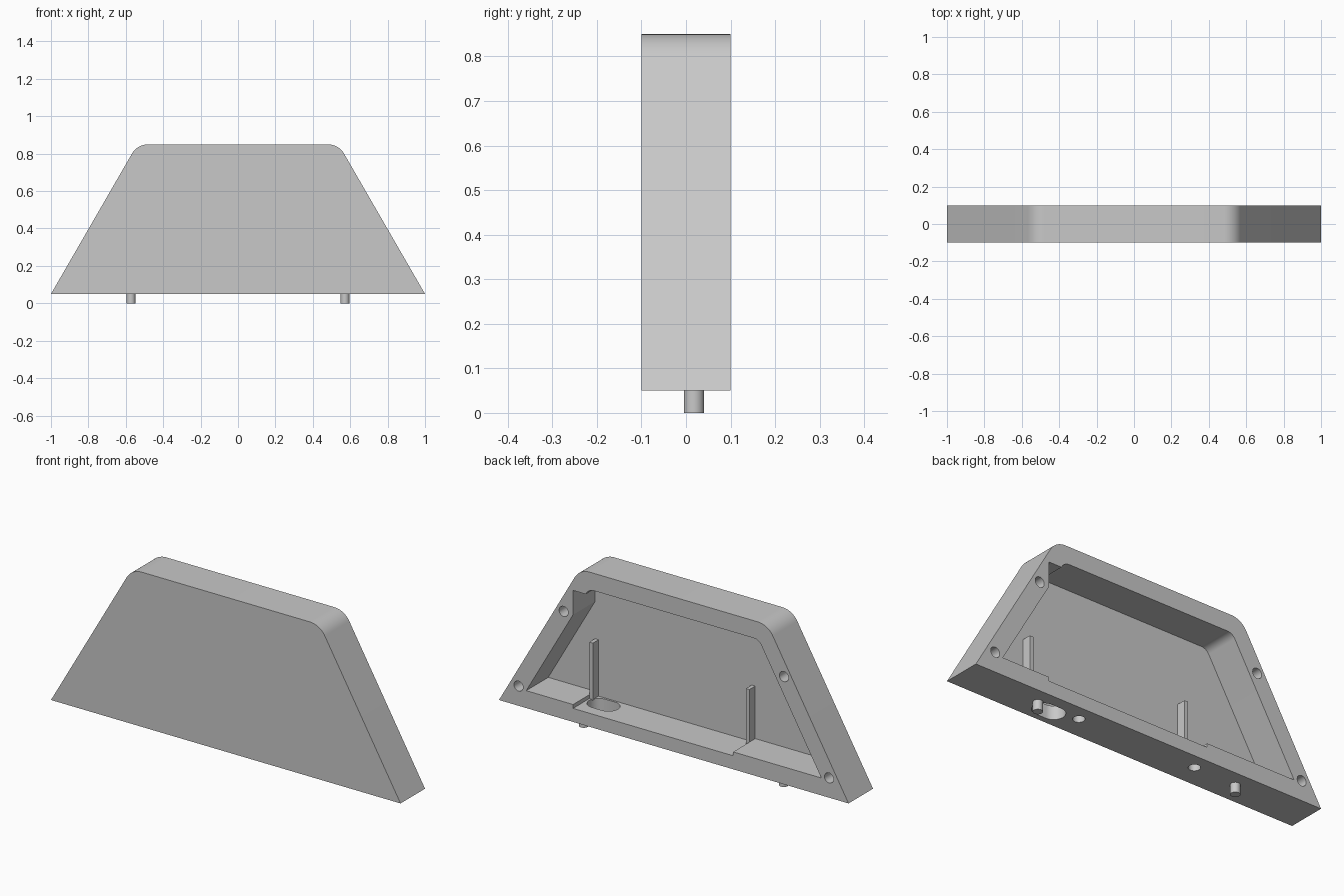
import bpy
import bmesh
import math
from mathutils import Vector

if "Cube" in bpy.data.objects:
    bpy.data.objects.remove(bpy.data.objects["Cube"], do_unlink=True)

grey = bpy.data.materials.new("light_grey")
grey.use_nodes = True
GREY = (0.58, 0.58, 0.58, 1)
grey.diffuse_color = GREY
grey.node_tree.nodes["Principled BSDF"].inputs["Base Color"].default_value = GREY

SLOPE = math.tan(math.radians(60))
FRONT, BACK, FLOOR = -0.1, 0.1, -0.08
BASE, TOP, WALL = 0.05, 0.85, 0.09


def corner(x, z, radius, start, end, steps=12):
    """Arc points rounding the trapezoid corner at (x, z)."""
    t = radius * math.tan(math.radians(30))
    cx, cz = x - math.copysign(t, x), z - radius
    angles = [math.radians(start + (end - start) * i / steps) for i in range(steps + 1)]
    return [(cx + radius * math.cos(a), cz + radius * math.sin(a)) for a in angles]


def prism(name, outline, lo, hi, axis="y"):
    """Extrude a closed 2D outline along y (x, z points) or z (x, y points)."""
    bm = bmesh.new()
    place = (lambda p: (p[0], lo, p[1])) if axis == "y" else (lambda p: (p[0], p[1], lo))
    face = bm.faces.new([bm.verts.new(place(p)) for p in outline])
    shift = Vector((0, hi - lo, 0)) if axis == "y" else Vector((0, 0, hi - lo))
    new = bmesh.ops.extrude_face_region(bm, geom=[face])["geom"]
    bmesh.ops.translate(bm, vec=shift, verts=[v for v in new if isinstance(v, bmesh.types.BMVert)])
    bmesh.ops.recalc_face_normals(bm, faces=bm.faces)
    mesh = bpy.data.meshes.new(name)
    bm.to_mesh(mesh)
    bm.free()
    mesh.materials.append(grey)
    obj = bpy.data.objects.new(name, mesh)
    bpy.context.collection.objects.link(obj)
    return obj


def stadium(x, y, radius, half=0.0, steps=32):
    """Circle, or a slot stretched along x when half is above zero."""
    points = []
    for i in range(steps):
        a = 2 * math.pi * (i + 0.5) / steps
        c = math.cos(a)
        points.append((x + math.copysign(half, c) + radius * c, y + radius * math.sin(a)))
    return points


def cut(target, cutter):
    mod = target.modifiers.new(cutter.name, "BOOLEAN")
    mod.operation = "DIFFERENCE"
    mod.solver = "EXACT"
    mod.object = cutter
    bpy.context.view_layer.objects.active = target
    bpy.ops.object.modifier_apply(modifier=mod.name)
    bpy.data.objects.remove(cutter, do_unlink=True)


def smooth(obj):
    bpy.ops.object.select_all(action="DESELECT")
    obj.select_set(True)
    bpy.context.view_layer.objects.active = obj
    bpy.ops.object.shade_smooth_by_angle(angle=math.radians(25))


# Outer shell: trapezoid with rounded upper corners
top_x = 1 - (TOP - BASE) / SLOPE
shell = prism("housing_shell",
              [(-1, BASE), (1, BASE)] + corner(top_x, TOP, 0.1, 30, 90)
              + corner(-top_x, TOP, 0.1, 90, 150), FRONT, BACK)

# Cavity open at the back, joined with the rectangular pocket
in_z, in_top = BASE + WALL, TOP - WALL


def inner_x(z):
    return 1 - (z - BASE) / SLOPE - WALL / math.sin(math.radians(60))


box_l, box_r, box_low, box_high = 0.576, -0.34, 0.12, 0.73
notch_z = BASE + (inner_x(BASE) - box_l) * SLOPE
cavity = ([(-inner_x(in_z), in_z), (box_r, in_z), (box_r, box_low), (box_l, box_low),
           (box_l, in_z), (inner_x(in_z), in_z), (box_l, notch_z), (box_l, box_high),
           (inner_x(box_high), box_high)]
          + corner(inner_x(in_top), in_top, 0.05, 30, 90)
          + corner(-inner_x(in_top), in_top, 0.05, 90, 150))
cut(shell, prism("cavity_cutter", cavity, FLOOR, BACK + 0.1))

# Blind screw holes in the rim and in the underside
PIN_Y = 0.018
for side in (-1, 1):
    for x, z in ((0.63, 0.607), (0.888, 0.152)):
        cut(shell, prism("rim_hole_cutter", stadium(side * x, z, 0.026), BACK - 0.06, BACK + 0.1))
    cut(shell, prism("base_hole_cutter", stadium(side * 0.335, PIN_Y, 0.028), 0, BASE + 0.04, "z"))

# Cable slot through the bottom wall
cut(shell, prism("slot_cutter", stadium(0.482, -0.015, 0.055, 0.028), 0, box_low + 0.05, "z"))
smooth(shell)

# Locating pins under the base
for side, label in ((1, "left"), (-1, "right")):
    smooth(prism(label + "_pin", stadium(side * 0.572, PIN_Y, 0.023), 0, BASE + 0.01, "z"))

# Thin upright guide ribs on the inside of the front panel
for label, x in (("left", box_l - 0.02), ("right", box_r)):
    rib = [(x, box_low - 0.005), (x + 0.02, box_low - 0.005), (x + 0.02, 0.412), (x, 0.412)]
    prism(label + "_guide_rib", rib, FLOOR - 0.005, -0.033)
